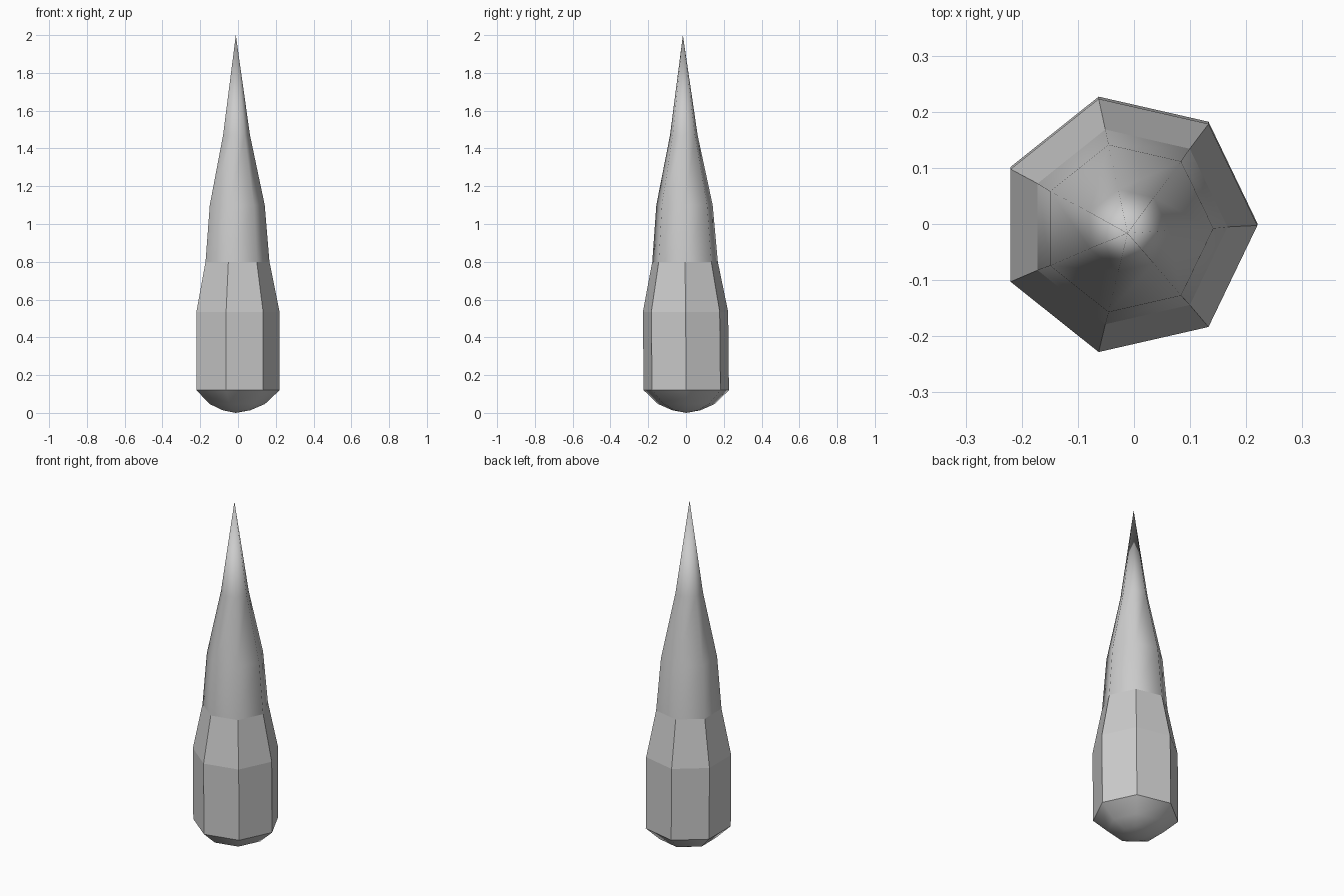
import bpy, math

if "Cube" in bpy.data.objects:
    bpy.data.objects.remove(bpy.data.objects["Cube"])

SIDES = 7
CX = -0.0115          # puts the odd-sided outline symmetrically about x = 0


def centre(z):
    # the axis leans very slightly towards the front
    return CX, 0.0025 - 0.0095 * z


def lathe(name, profile, smooth):
    """Seven-sided turned surface; a radius of 0 makes a single tip vertex."""
    verts, faces, rings = [], [], []
    for r, z in profile:
        cx, cy = centre(z)
        start = len(verts)
        n = SIDES if r > 0 else 1
        for i in range(n):
            a = 2 * math.pi * i / SIDES
            verts.append((cx + r * math.cos(a), cy + r * math.sin(a), z))
        rings.append([start + i % n for i in range(SIDES)])
    for low, high in zip(rings, rings[1:]):
        for i in range(SIDES):
            j = (i + 1) % SIDES
            quad = [low[i], low[j], high[j], high[i]]
            faces.append(list(dict.fromkeys(quad)))
    mesh = bpy.data.meshes.new(name)
    mesh.from_pydata(verts, [], faces)
    mesh.polygons.foreach_set("use_smooth", [smooth] * len(faces))
    mesh.update()
    obj = bpy.data.objects.new(name, mesh)
    bpy.context.collection.objects.link(obj)
    return obj


# Rounded underside
lathe("rounded_base", [(0, 0), (0.077, 0.014), (0.154, 0.047), (0.2314, 0.12)], True)
# Faceted grip
lathe("faceted_body", [(0.2314, 0.12), (0.2314, 0.535), (0.178, 0.80)], False)
# Smooth tapering point
lathe("spike", [(0.178, 0.80), (0.153, 1.10), (0.075, 1.47), (0, 2.0)], True)
